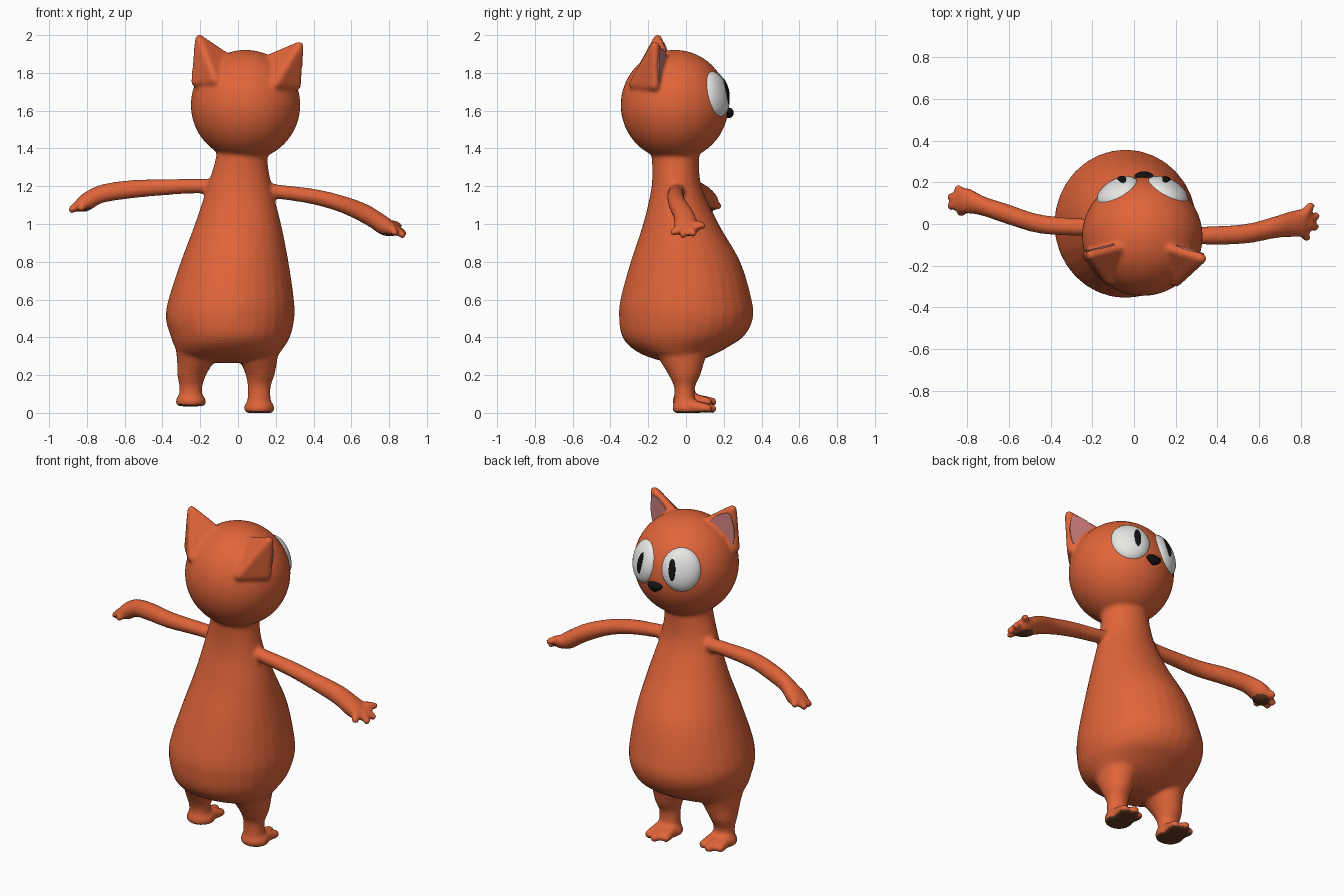
import bpy, bmesh, math
from mathutils import Vector, Matrix

if "Cube" in bpy.data.objects:
    bpy.data.objects.remove(bpy.data.objects["Cube"])


def material(name, rgb):
    m = bpy.data.materials.new(name)
    m.diffuse_color = (*rgb, 1)
    m.use_nodes = True
    m.node_tree.nodes["Principled BSDF"].inputs["Base Color"].default_value = m.diffuse_color
    return m


ORANGE = material("orange fur", (0.75, 0.13, 0.042))
BROWN = material("brown pads", (0.13, 0.045, 0.018))
WHITE = material("eye white", (0.80, 0.80, 0.78))
BLACK = material("black", (0.006, 0.006, 0.006))
PINK = material("inner ear pink", (0.62, 0.21, 0.21))


def make(name, bm, *mats):
    bmesh.ops.recalc_face_normals(bm, faces=bm.faces)
    me = bpy.data.meshes.new(name)
    bm.to_mesh(me)
    bm.free()
    ob = bpy.data.objects.new(name, me)
    bpy.context.collection.objects.link(ob)
    for m in mats:
        me.materials.append(m)
    for p in me.polygons:
        p.use_smooth = True
    return ob


def spline(rows, steps=5):
    """Smoothly interpolate rows of numbers."""
    rows = [Vector(r) for r in rows]
    out = []
    for i in range(len(rows) - 1):
        a, b, c, d = (rows[max(0, min(len(rows) - 1, i + k))] for k in (-1, 0, 1, 2))
        for s in range(steps):
            t = s / steps
            out.append(0.5 * (2 * b + (c - a) * t + (2 * a - 5 * b + 4 * c - d) * t * t
                              + (3 * b - a - 3 * c + d) * t ** 3))
    return out + [rows[-1]]


def loft(bm, rows, axis, n=32):
    """Rows are x, y, z, two radii; sections lie across the given axis."""
    rings = []
    for x, y, z, ra, rb in spline(rows):
        ring = []
        for k in range(n):
            a = 2 * math.pi * k / n
            u, v = ra * math.cos(a), rb * math.sin(a)
            ring.append(bm.verts.new((x + u, y + v, z) if axis == 'z' else (x, y + u, z + v)))
        rings.append(ring)
    for r, q in zip(rings, rings[1:]):
        for k in range(n):
            bm.faces.new((r[k], r[(k + 1) % n], q[(k + 1) % n], q[k]))
    bm.faces.new(rings[0])
    bm.faces.new(rings[-1])


def ball(bm, c, r, floor=None, seg=32):
    m = Matrix.Translation(c) @ Matrix.Diagonal((*r, 1))
    vs = bmesh.ops.create_uvsphere(bm, u_segments=seg, v_segments=seg // 2, radius=1, matrix=m)['verts']
    if floor is not None:
        for v in vs:
            v.co.z = max(v.co.z, floor)
    return vs


def blob(bm, knobs, floor=None):
    """Rounded hull around spheres given as (x, y, z, radius)."""
    tmp = bmesh.new()
    for x, y, z, r in knobs:
        bmesh.ops.create_icosphere(tmp, subdivisions=3, radius=r, matrix=Matrix.Translation((x, y, z)))
    vs = [bm.verts.new(v.co) for v in tmp.verts]
    tmp.free()
    bmesh.ops.convex_hull(bm, input=vs)
    bmesh.ops.delete(bm, geom=[v for v in vs if v.is_valid and not v.link_faces], context='VERTS')
    if floor is not None:
        for v in vs:
            if v.is_valid:
                v.co.z = max(v.co.z, floor)


HEAD = Vector((0.04, -0.06, 1.63))
bm = bmesh.new()

# torso and neck
loft(bm, [(-0.05, -0.03, 0.265, 0.15, 0.06), (-0.05, -0.04, 0.30, 0.25, 0.17),
          (-0.045, -0.035, 0.35, 0.29, 0.26), (-0.04, -0.015, 0.41, 0.318, 0.325),
          (-0.042, 0.0, 0.50, 0.34, 0.354), (-0.036, 0.0, 0.60, 0.332, 0.347),
          (-0.018, -0.003, 0.80, 0.285, 0.29), (0.0, -0.027, 1.0, 0.228, 0.2),
          (0.008, -0.05, 1.2, 0.17, 0.132), (0.02, -0.056, 1.36, 0.135, 0.126),
          (0.03, -0.056, 1.45, 0.15, 0.14)], 'z')

# head
ball(bm, HEAD, (0.29, 0.286, 0.292), seg=48)

# legs, feet and toes
for cx, top, base in ((-0.25, -0.225, 0.035), (0.112, 0.11, 0.0)):
    loft(bm, [(cx, -0.005, base + 0.01, 0.066, 0.06), (cx, -0.008, 0.13, 0.06, 0.054),
              (cx + 0.005, -0.008, 0.2, 0.076, 0.084), (top, -0.02, 0.28, 0.098, 0.12),
              (top, -0.03, 0.38, 0.11, 0.17)], 'z')
    ball(bm, (cx, 0.005, base + 0.025), (0.081, 0.078, 0.055), base)
    for dx, y in ((-0.052, 0.105), (0, 0.138), (0.052, 0.115)):
        blob(bm, [(cx + dx * 0.7, 0.03, base + 0.035, 0.035), (cx + dx, y, base + 0.022, 0.026)], base)

# arms
loft(bm, [(-0.08, -0.015, 1.2, 0.04, 0.04), (-0.25, -0.015, 1.2, 0.042, 0.039),
          (-0.45, 0.0, 1.192, 0.046, 0.045), (-0.6, 0.045, 1.18, 0.049, 0.049),
          (-0.72, 0.085, 1.16, 0.048, 0.05), (-0.79, 0.11, 1.125, 0.06, 0.055),
          (-0.84, 0.112, 1.105, 0.06, 0.04), (-0.86, 0.112, 1.095, 0.035, 0.02)], 'x')
loft(bm, [(0.1, -0.045, 1.185, 0.04, 0.04), (0.22, -0.052, 1.17, 0.042, 0.038),
          (0.4, -0.055, 1.145, 0.045, 0.042), (0.55, -0.045, 1.105, 0.048, 0.047),
          (0.68, -0.015, 1.05, 0.053, 0.056), (0.76, 0.0, 1.0, 0.063, 0.058),
          (0.82, 0.006, 0.975, 0.065, 0.04), (0.84, 0.006, 0.965, 0.04, 0.02)], 'x')

# fingers
HANDS = (((-0.81, 0.11, 1.11), [(-0.845, 0.17, 1.095), (-0.88, 0.13, 1.075), (-0.88, 0.085, 1.075), (-0.83, 0.052, 1.085)]),
         ((0.79, 0.01, 0.985), [(0.85, 0.088, 0.99), (0.874, 0.038, 0.95), (0.872, -0.015, 0.942), (0.83, -0.066, 0.955)]))
for root, tips in HANDS:
    for tip in tips:
        mid = Vector(root).lerp(Vector(tip), 0.6) + Vector((0, 0, 0.01))
        blob(bm, [(*root, 0.03), (*mid, 0.024)])
        blob(bm, [(*mid, 0.024), (*tip, 0.02)])

# ears: tip, inner base, outer base, back
EARS = [((-0.205, -0.15, 1.98), (-0.065, -0.115, 1.885), (-0.225, -0.15, 1.75), (-0.12, -0.27, 1.76)),
        ((0.325, -0.165, 1.943), (0.175, -0.12, 1.88), (0.31, -0.165, 1.73), (0.20, -0.28, 1.74))]
for ear in EARS:
    blob(bm, [(*p, 0.024) for p in ear])

# fuse everything into one soft skin
skin = make("body", bm, ORANGE, BROWN)
rm = skin.modifiers.new("fuse", 'REMESH')
rm.mode = 'VOXEL'
rm.voxel_size = 0.011
sm = skin.modifiers.new("soften", 'SMOOTH')
sm.factor = 0.5
sm.iterations = 7
bpy.context.view_layer.objects.active = skin
skin.select_set(True)
bpy.ops.object.convert(target='MESH')

# soles and palms
PALMS = [(Vector((-0.81, 0.11, 1.07)), 0.05), (Vector((0.785, 0.005, 0.94)), 0.05)]
for p in skin.data.polygons:
    p.use_smooth = True
    base = 0.035 if p.center.x < -0.06 else 0.0
    sole = p.center.z < base + 0.016 and p.normal.z < -0.6
    palm = p.normal.z < -0.3 and any((p.center - c).length < r for c, r in PALMS)
    p.material_index = 1 if sole or palm else 0

# inner ears
for side, (tip, inner, outer, back) in zip(("left", "right"), EARS):
    tri = [Vector(q) for q in (tip, inner, outer)]
    mid = sum(tri, Vector()) / 3
    nrm = (tri[1] - tri[0]).cross(tri[2] - tri[0]).normalized()
    if nrm.y < 0:
        nrm = -nrm
    bm = bmesh.new()
    pts = []
    for k in range(3):
        a, b = tri[k], tri[(k + 1) % 3]
        out = ((a + b) / 2 - mid).normalized()
        for s in range(6):
            t = (s + 0.5) / 6
            pts.append(mid + (a.lerp(b, t) + out * 0.02 * math.sin(math.pi * t) - mid) * 0.88)
    f = bm.faces.new([bm.verts.new(q + nrm * 0.019) for q in pts])
    ext = bmesh.ops.extrude_face_region(bm, geom=[f])['geom']
    for v in ext:
        if isinstance(v, bmesh.types.BMVert):
            v.co += nrm * 0.008
    ob = make(side + "_inner_ear", bm, PINK)
    for p in ob.data.polygons:
        p.use_smooth = False

# eyes with slit pupils
EW, ED, EH = 0.112, 0.06, 0.124
for side, sx, pitch, shift in (("left", -1, 16, 0.048), ("right", 1, 13, -0.034)):
    rot = Matrix.Rotation(math.radians(-29 * sx), 4, 'Z') @ Matrix.Rotation(math.radians(pitch), 4, 'X')
    place = Matrix.Translation(HEAD) @ rot @ Matrix.Translation((0, 0.25, 0))
    bm = bmesh.new()
    ball(bm, (0, 0, 0), (EW, ED, EH), seg=24)
    make(side + "_eye", bm, WHITE).matrix_world = place
    bm = bmesh.new()
    for v in ball(bm, (shift, 0, 0), (0.019, 1, 0.062), seg=24):
        v.co.y = ED * math.sqrt(1 - (v.co.x / EW) ** 2 - (v.co.z / EH) ** 2) + 0.002 + v.co.y * 0.004
    make(side + "_pupil", bm, BLACK).matrix_world = place

# nose, narrowing downward
bm = bmesh.new()
for v in ball(bm, (0, 0, 0), (0.044, 0.027, 0.028), seg=20):
    v.co.x *= 1 + v.co.z * 16
make("nose", bm, BLACK).location = (0.048, 0.226, 1.588)
